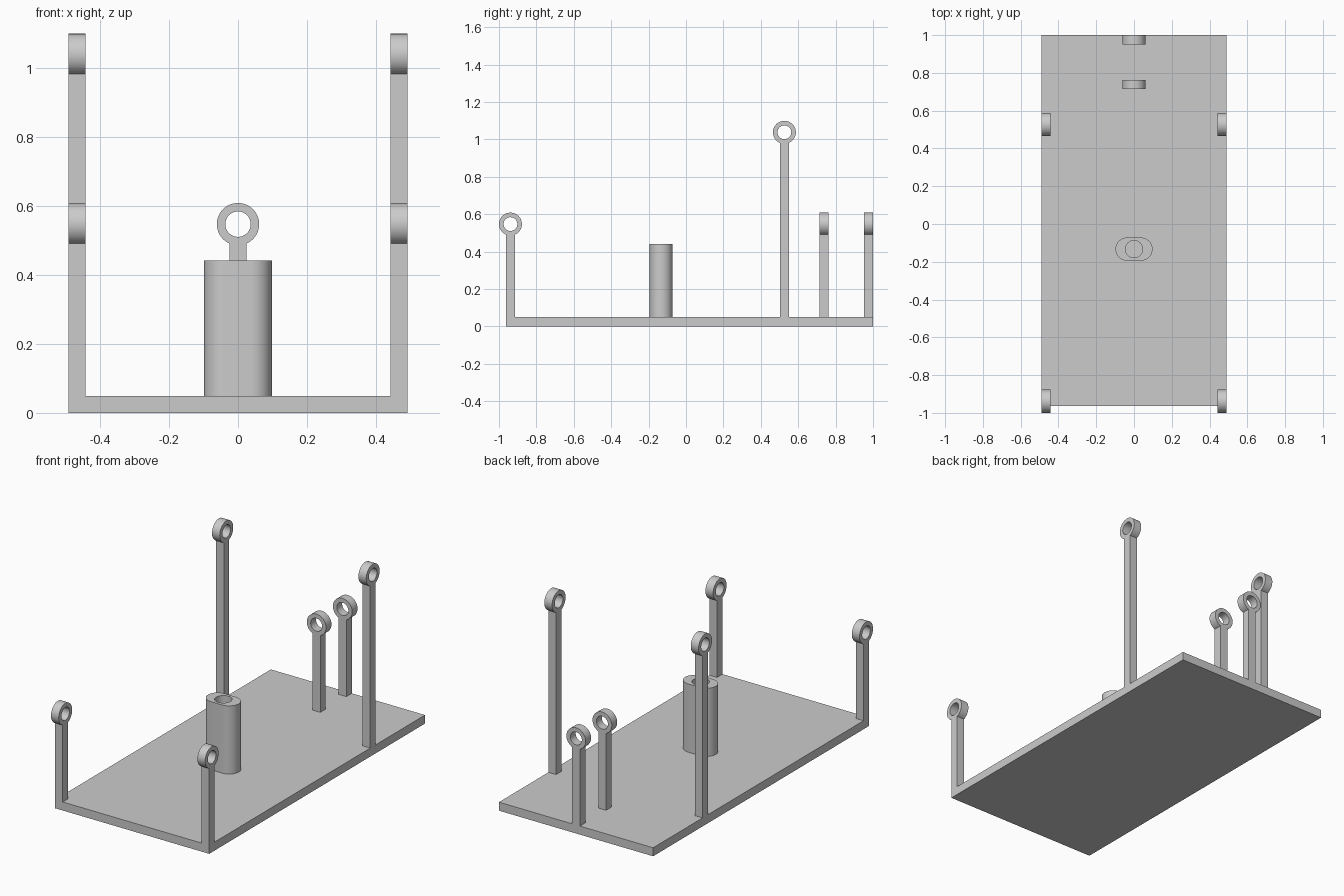
import bpy, bmesh
from math import pi, sin, cos, asin, sqrt, radians
from mathutils import Matrix

if "Cube" in bpy.data.objects:
    bpy.data.objects.remove(bpy.data.objects["Cube"], do_unlink=True)

U = 2 / 40.75            # basic bar thickness
RING, HOLE = 1.25 * U, 0.75 * U
BACK, FRONT = 1.0, 1.0 - 40 * U

grey = bpy.data.materials.new("plain grey")
grey.use_nodes = True
grey.diffuse_color = (0.6, 0.6, 0.6, 1)
grey.node_tree.nodes["Principled BSDF"].inputs["Base Color"].default_value = (0.6, 0.6, 0.6, 1)


def arc(x, y, r, start, end, n):
    """Points on an arc, both ends included."""
    return [(x + r * cos(start + (end - start) * i / n),
             y + r * sin(start + (end - start) * i / n)) for i in range(n + 1)]


def circle(x, y, r, n=48):
    return arc(x, y, r, 0, 2 * pi, n)[:-1]


def extrude_outline(name, loops, depth, matrix):
    """Filled 2D outline (later loops are holes), extruded about its plane."""
    curve = bpy.data.curves.new(name, 'CURVE')
    curve.dimensions = '2D'
    curve.fill_mode = 'BOTH'
    curve.extrude = depth / 2
    for loop in loops:
        spline = curve.splines.new('POLY')
        spline.points.add(len(loop) - 1)
        for p, (x, y) in zip(spline.points, loop):
            p.co = (x, y, 0, 1)
        spline.use_cyclic_u = True
    temp = bpy.data.objects.new(name + " outline", curve)
    bpy.context.collection.objects.link(temp)
    graph = bpy.context.evaluated_depsgraph_get()
    mesh = bpy.data.meshes.new_from_object(temp.evaluated_get(graph))
    bpy.data.objects.remove(temp, do_unlink=True)
    bm = bmesh.new()
    bm.from_mesh(mesh)
    bmesh.ops.remove_doubles(bm, verts=bm.verts, dist=1e-5)
    bmesh.ops.transform(bm, matrix=matrix, verts=bm.verts)
    bmesh.ops.recalc_face_normals(bm, faces=bm.faces)
    bm.to_mesh(mesh)
    bm.free()
    mesh.materials.clear()
    mesh.materials.append(grey)
    obj = bpy.data.objects.new(name, mesh)
    bpy.context.collection.objects.link(obj)
    bpy.ops.object.select_all(action='DESELECT')
    obj.select_set(True)
    bpy.context.view_layer.objects.active = obj
    bpy.ops.object.shade_smooth_by_angle(angle=radians(30))
    return obj


def eyelet_post(name, x, y, height, turn):
    """Square bar standing on the base, topped by a round eyelet."""
    half = U / 2
    eye_z = height + sqrt(RING ** 2 - half ** 2)
    a = asin(half / RING)
    outline = [(-half, U), (half, U)] + arc(0, eye_z, RING, -pi / 2 + a, 1.5 * pi - a, 48)
    place = (Matrix.Translation((x, y, 0)) @ Matrix.Rotation(turn, 4, 'Z')
             @ Matrix.Rotation(pi / 2, 4, 'X'))
    extrude_outline(name, [outline, circle(0, eye_z, HOLE)], U, place)


# Base plate
w = 10 * U
extrude_outline("base_plate", [[(-w, FRONT), (w, FRONT), (w, BACK), (-w, BACK)]],
                U, Matrix.Translation((0, 0, U / 2)))

# Side posts, eyelets facing sideways
for side, sign in (("left", 1), ("right", -1)):
    x = sign * (w - U / 2)
    eyelet_post("front_post_" + side, x, FRONT + U / 2, 10 * U, pi / 2)
    eyelet_post("tall_post_" + side, x, 0.526, 20 * U, pi / 2)

# Centre posts, eyelets facing front and back
eyelet_post("back_post", 0, BACK - U / 2, 10 * U, 0)
eyelet_post("inner_back_post", 0, 0.738, 10 * U, 0)

# Oblong holder with a round bore
cx = 0.75 * U
slot = arc(cx, 0, RING, -pi / 2, pi / 2, 24) + arc(-cx, 0, RING, pi / 2, 1.5 * pi, 24)
extrude_outline("oblong_holder", [slot, circle(0, 0, 0.93 * U)], 8 * U,
                Matrix.Translation((0, -0.133, 5 * U)))
